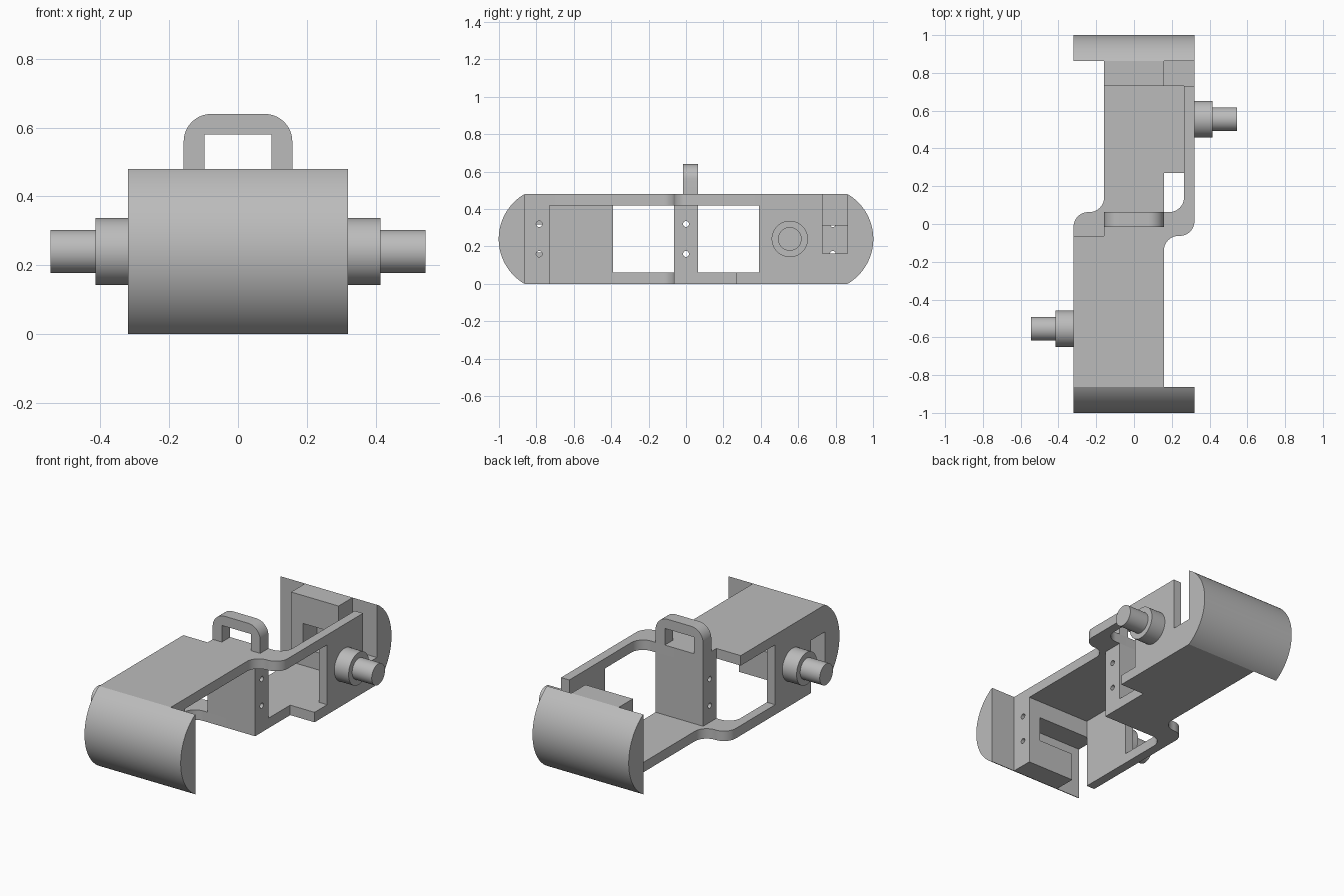
import bpy
import bmesh
from math import cos, sin, radians
from mathutils import Vector

if "Cube" in bpy.data.objects:
    bpy.data.objects.remove(bpy.data.objects["Cube"], do_unlink=True)

steel = bpy.data.materials.new("plain_grey")
steel.use_nodes = True
GREY = (0.5, 0.5, 0.5, 1)
steel.diffuse_color = GREY
steel.node_tree.nodes["Principled BSDF"].inputs["Base Color"].default_value = GREY

W, T, H = 0.32, 0.055, 0.48      # half width, wall thickness, height
IN, MID = 0.158, 0.063           # half width of the inner body, half depth of the centre
BLOCK, CAP = 0.73, 0.863         # where the end block and the end cap start
PLACE = {"x": lambda a, b, d: (d, a, b),
         "y": lambda a, b, d: (a, d, b),
         "z": lambda a, b, d: (a, b, d)}


def arc(cx, cy, r, start, end, n=10):
    angles = [radians(start + (end - start) * i / n) for i in range(n + 1)]
    return [(cx + r * cos(t), cy + r * sin(t)) for t in angles]


def prism(name, points, axis, lo, hi, flip=False):
    """Extrude a flat outline along an axis; flip inverts it through the centre."""
    bm = bmesh.new()
    face = bm.faces.new([bm.verts.new(PLACE[axis](a, b, lo)) for a, b in points])
    grown = bmesh.ops.extrude_face_region(bm, geom=[face])["geom"]
    move = Vector(PLACE[axis](0, 0, hi - lo))
    bmesh.ops.translate(bm, vec=move, verts=[v for v in grown if isinstance(v, bmesh.types.BMVert)])
    if flip:
        for v in bm.verts:
            v.co = (-v.co.x, -v.co.y, H - v.co.z)
    bmesh.ops.recalc_face_normals(bm, faces=bm.faces)
    mesh = bpy.data.meshes.new(name)
    bm.to_mesh(mesh)
    bm.free()
    mesh.materials.append(steel)
    obj = bpy.data.objects.new(name, mesh)
    bpy.context.collection.objects.link(obj)
    return obj


def rect(a0, b0, a1, b1):
    return [(a0, b0), (a1, b0), (a1, b1), (a0, b1)]


def drill(target, y, x0, x1, flip=False):
    """Cut the two small cross holes."""
    for z in (0.16, 0.32):
        cutter = prism("hole_cutter", arc(y, z, 0.016, 0, 345, 23), "x", x0, x1, flip)
        cutter.hide_render = True
        cutter.hide_set(True)
        mod = target.modifiers.new("hole", "BOOLEAN")
        mod.operation = "DIFFERENCE"
        mod.solver = "EXACT"
        mod.object = cutter


def plate_outline(step):
    """Wide plate that bends sideways into the thin rail of the opposite wall."""
    R = 0.078
    return ([(-W, -BLOCK), (IN, -BLOCK)]
            + arc(IN + R, -MID - R, R, 180, 90)
            + arc(W - R, -MID + R, R, -90, 0)
            + [(W, 0.39), (W - T, 0.39)]
            + arc(W - T - R, MID + R, R, 0, -90)
            + [(-IN, MID), (-IN, step), (-W, step)])


smooth = []
smooth.append(prism("top_plate", plate_outline(-MID), "z", 0.42, H))
smooth.append(prism("bottom_plate", plate_outline(-0.27), "z", 0.42, H, True))

# Parts that repeat at both ends, inverted through the centre
block = [(-IN, 0), (W, 0), (W, 0.163), (-0.08, 0.163), (-0.08, 0.312),
         (IN, 0.312), (IN, H), (-IN, H)]
cap = arc(0.724, H / 2, 0.2775, -60, 60, 40)
cap = [(max(y, CAP), min(max(z, 0), H)) for y, z in cap]
for side, flip in (("back", False), ("front", True)):
    prism(side + "_side_wall", rect(W - T, 0.39, W, BLOCK), "z", 0.06, H, flip)
    end = prism(side + "_slotted_block", block, "y", BLOCK, CAP, flip)
    drill(end, 0.785, -0.2, -0.075, flip)
    smooth.append(end)
    smooth.append(prism(side + "_rounded_cap", cap, "x", -W, W, flip))
    for part, r, x0, x1 in (("collar", 0.097, W, 0.415), ("pin", 0.063, 0.415, 0.545)):
        ring = arc(0.555, H / 2, r, 0, 354.375, 63)
        smooth.append(prism(side + "_" + part, ring, "x", x0, x1, flip))

# Centre bulkhead with the carrying loop on top
bulkhead = prism("centre_bulkhead", rect(-IN, -MID, IN, MID), "z", 0.06, 0.42)
drill(bulkhead, 0, -0.3, 0.3)
smooth.append(bulkhead)
loop = ([(0.097, H), (IN, H)] + arc(IN - 0.08, 0.56, 0.08, 0, 90)
        + arc(0.08 - IN, 0.56, 0.08, 90, 180)
        + [(-IN, H), (-0.097, H), (-0.097, 0.58), (0.097, 0.58)])
smooth.append(prism("top_loop", loop, "y", -0.015, MID))

bpy.ops.object.select_all(action="DESELECT")
for obj in smooth:
    obj.select_set(True)
bpy.context.view_layer.objects.active = smooth[0]
bpy.ops.object.shade_smooth_by_angle(angle=radians(30))
